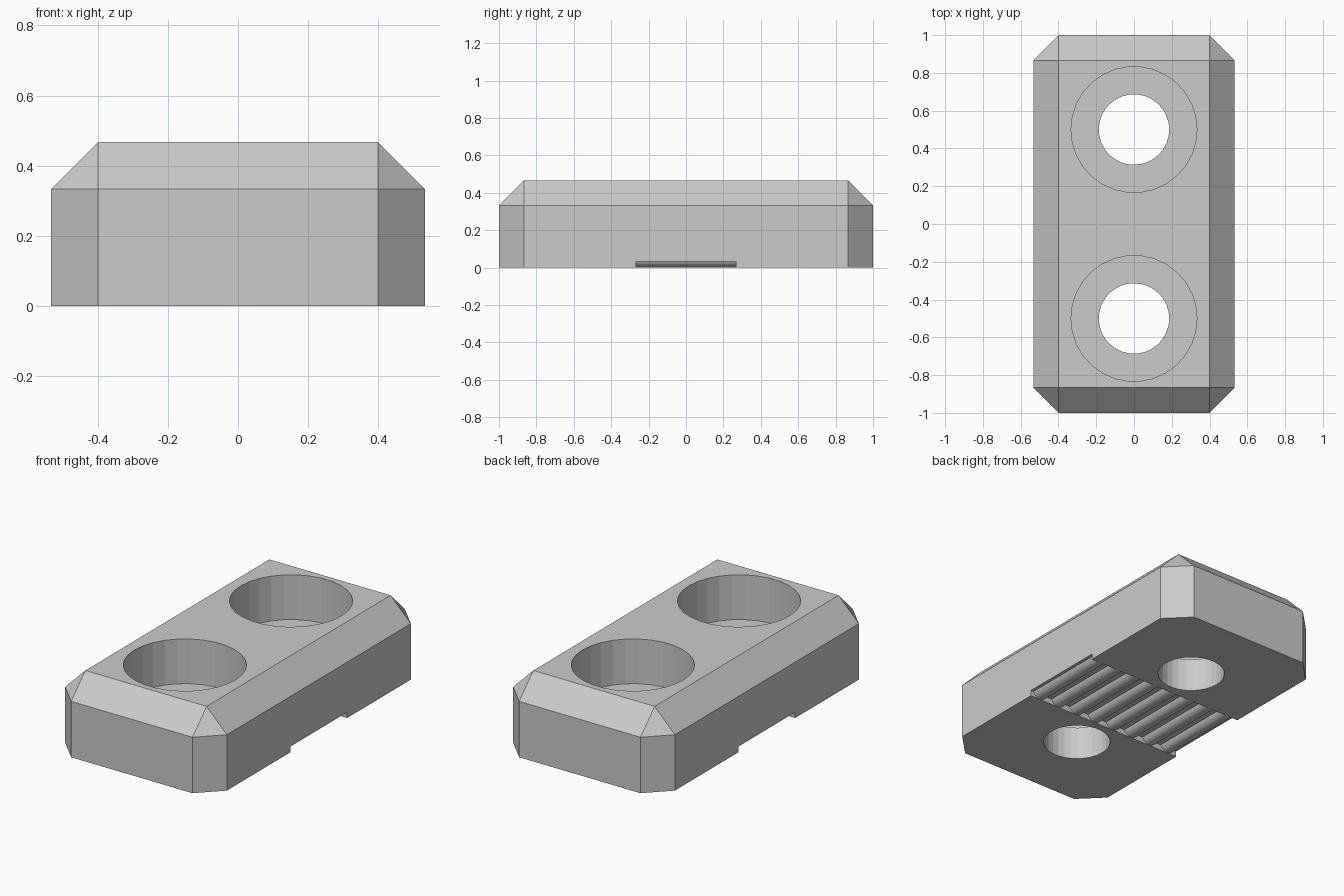
import bpy, bmesh
from math import sin, cos, acos, pi
from mathutils import Vector

if "Cube" in bpy.data.objects:
    bpy.data.objects.remove(bpy.data.objects["Cube"])


def make_object(name, bm):
    bmesh.ops.recalc_face_normals(bm, faces=bm.faces[:])
    mesh = bpy.data.meshes.new(name)
    bm.to_mesh(mesh)
    bm.free()
    obj = bpy.data.objects.new(name, mesh)
    bpy.context.collection.objects.link(obj)
    return obj


def extruded(name, profile, direction):
    bm = bmesh.new()
    face = bm.faces.new([bm.verts.new(p) for p in profile])
    ext = bmesh.ops.extrude_face_region(bm, geom=[face])
    verts = [g for g in ext["geom"] if isinstance(g, bmesh.types.BMVert)]
    bmesh.ops.translate(bm, verts=verts, vec=Vector(direction))
    return make_object(name, bm)


def subtract(target, cutter):
    cutter.hide_render = True
    mod = target.modifiers.new(cutter.name, 'BOOLEAN')
    mod.operation = 'DIFFERENCE'
    mod.solver = 'EXACT'
    mod.object = cutter
    bpy.context.view_layer.objects.active = target
    bpy.ops.object.modifier_apply(modifier=mod.name)
    bpy.data.objects.remove(cutter)


def cylinder_cutter(name, y, radius, z0, z1, sides=30):
    ring = [(radius * cos(2 * pi * i / sides), y + radius * sin(2 * pi * i / sides), z0)
            for i in range(sides)]
    return extruded(name, ring, (0, 0, z1 - z0))


W, L, H, C = 0.5333, 1.0, 0.4667, 0.1333

# Chamfered block as the hull of its corner points
bm = bmesh.new()
for sx in (-1, 1):
    for sy in (-1, 1):
        bm.verts.new((sx * (W - C), sy * (L - C), H))
        for z in (0, H - C):
            bm.verts.new((sx * (W - C), sy * L, z))
            bm.verts.new((sx * W, sy * (L - C), z))
bmesh.ops.convex_hull(bm, input=bm.verts[:])
bmesh.ops.dissolve_limit(bm, angle_limit=0.01, verts=bm.verts[:], edges=bm.edges[:])
block = make_object("clamp_block", bm)

# Counterbored screw holes
for y in (-0.5, 0.5):
    subtract(block, cylinder_cutter("screw_hole_cutter", y, 0.1867, -0.1, 0.6))
    subtract(block, cylinder_cutter("counterbore_cutter", y, 0.3333, 0.2, 0.6))

# Ribbed slot across the underside
floor, crest, radius, pitch, steps = 0.034, 0.002, 0.05, 2 * W / 8, 14
centre_z = crest + radius
half = acos((centre_z - floor) / radius)
profile = [(-0.6, -0.267, -0.1), (-0.6, -0.267, floor)]
for i in range(8):
    cx = -W + pitch * (i + 0.5)
    for k in range(steps + 1):
        a = -half + 2 * half * k / steps
        profile.append((cx + radius * sin(a), -0.267, centre_z - radius * cos(a)))
profile += [(0.6, -0.267, floor), (0.6, -0.267, -0.1)]
subtract(block, extruded("ribbed_slot_cutter", profile, (0, 0.534, 0)))
